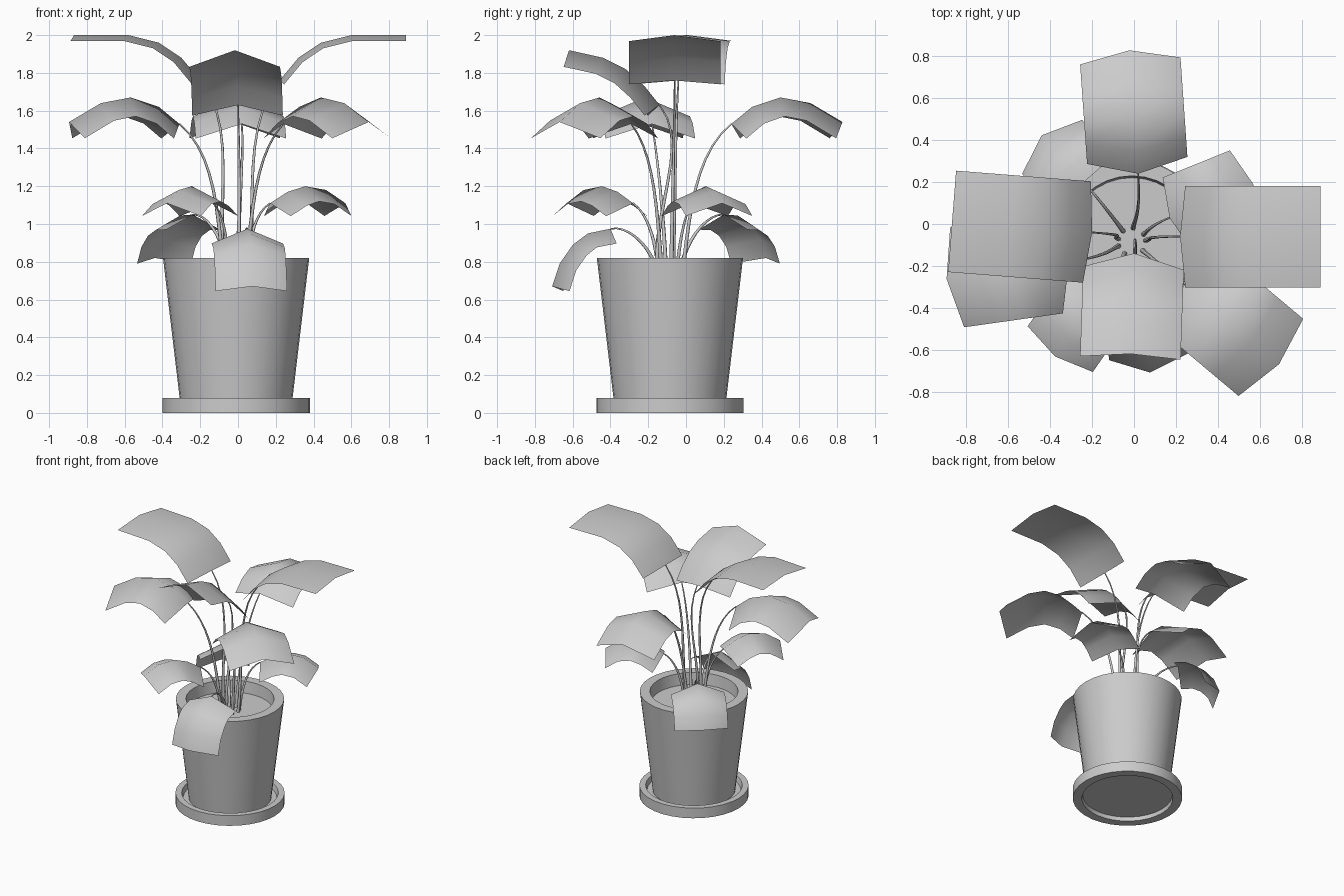
import bpy, bmesh, math
from mathutils import Vector

if "Cube" in bpy.data.objects:
    bpy.data.objects.remove(bpy.data.objects["Cube"])

CX, CY = -0.01, -0.085   # pot axis


def finish(name, bm, smooth_angle=None):
    me = bpy.data.meshes.new(name)
    bm.to_mesh(me)
    bm.free()
    ob = bpy.data.objects.new(name, me)
    bpy.context.collection.objects.link(ob)
    bpy.ops.object.select_all(action='DESELECT')
    bpy.context.view_layer.objects.active = ob
    ob.select_set(True)
    if smooth_angle is None:
        bpy.ops.object.shade_smooth()
    else:
        bpy.ops.object.shade_smooth_by_angle(angle=math.radians(smooth_angle))
    return ob


def lathe(name, profile, sides=32):
    bm = bmesh.new()
    vs = [bm.verts.new((CX + r, CY, z)) for r, z in profile]
    es = [bm.edges.new(p) for p in zip(vs, vs[1:])]
    bmesh.ops.spin(bm, geom=vs + es, cent=(CX, CY, 0), axis=(0, 0, 1),
                   angle=math.tau, steps=sides)
    bmesh.ops.remove_doubles(bm, verts=bm.verts, dist=1e-4)
    bmesh.ops.recalc_face_normals(bm, faces=bm.faces)
    return finish(name, bm, 35)


def leaf(name, base, angle, width, drop, rib):
    """Folded sheet: midrib profile (distance, z), edges dropped along the normal."""
    a = math.radians(angle)
    d = Vector((math.cos(a), math.sin(a), 0))
    side = Vector((-d.y, d.x, 0))
    up = Vector((0, 0, 1))
    pts = [Vector((base[0], base[1], 0)) + d * s + up * z for s, z in rib]
    bm = bmesh.new()
    rows = []
    for i, p in enumerate(pts):
        t = (pts[min(i + 1, len(pts) - 1)] - pts[max(i - 1, 0)]).normalized()
        n = t.cross(side)
        rows.append([bm.verts.new(p + side * (width / 2 * k) - n * (drop * abs(k)))
                     for k in (1, 0, -1)])
    for r0, r1 in zip(rows, rows[1:]):
        for j in (0, 1):
            bm.faces.new((r0[j], r0[j + 1], r1[j + 1], r1[j]))
    finish(name, bm)
    stem(name.replace("leaf", "stem"), pts[0], (pts[1] - pts[0]).normalized())


def stem(name, end, tangent):
    out = Vector((end.x - CX, end.y - CY, 0)).normalized()
    start = Vector((CX, CY, 0.72)) + out * 0.065
    cu = bpy.data.curves.new(name, 'CURVE')
    cu.dimensions = '3D'
    cu.bevel_depth = 0.012
    cu.bevel_resolution = 1
    cu.resolution_u = 10
    cu.use_fill_caps = True
    sp = cu.splines.new('BEZIER')
    sp.bezier_points.add(1)
    length = (end - start).length
    lean = (Vector((0, 0, 1)) + out * 0.12) * (length * 0.38)
    bend = tangent * (length * 0.3)
    for bp, co, h, r in zip(sp.bezier_points, (start, end), (lean, bend), (1, 0.35)):
        bp.handle_left_type = bp.handle_right_type = 'FREE'
        bp.co, bp.handle_left, bp.handle_right, bp.radius = co, co - h, co + h, r
    ob = bpy.data.objects.new(name, cu)
    bpy.context.collection.objects.link(ob)
    bpy.ops.object.select_all(action='DESELECT')
    bpy.context.view_layer.objects.active = ob
    ob.select_set(True)
    bpy.ops.object.convert(target='MESH')
    bpy.ops.object.shade_smooth()


# Saucer with recessed underside, pot, soil
lathe("saucer", [(0, .03), (.32, .03), (.325, 0), (.39, 0), (.39, .08),
                 (.345, .08), (.335, .04), (0, .04)])
lathe("pot", [(0, .045), (.295, .045), (.387, .82), (.315, .82), (.303, .70)])
lathe("soil", [(0, .73), (.306, .73)])

# Midrib profiles per tier
top = [(0, 1.76), (.1, 1.88), (.22, 1.96), (.38, 2.0), (.67, 2.0)]
front = [(0, 1.63), (.08, 1.73), (.18, 1.82), (.3, 1.88), (.48, 1.92)]
mid = [(0, 1.53), (.11, 1.62), (.26, 1.67), (.42, 1.64), (.59, 1.54)]
low = [(0, 1.11), (.1, 1.17), (.2, 1.2), (.32, 1.18), (.43, 1.11)]
back_droop = [(0, 1.05), (.1, 1.045), (.19, 1.0), (.26, .92), (.3, .82)]
front_droop = [(0, .975), (.12, .95), (.2, .89), (.27, .79), (.31, .67)]

# Leaves with their stems
leaf("leaf_top_right", (.22, -.06), 0, .485, .032, top)
leaf("leaf_top_left", (-.20, -.04), 175.5, .485, .032, top)
leaf("leaf_top_front", (0, -.14), -92, .48, .09, front)
leaf("leaf_mid_back", (.02, .24), 94, .48, .1, mid)
leaf("leaf_mid_front_right", (.24, -.29), -40, .48, .1, mid)
leaf("leaf_mid_left", (-.31, -.18), 188, .48, .1, mid)
leaf("leaf_low_back_right", (.17, .03), 22, .38, .08, low)
leaf("leaf_low_front_left", (-.13, -.28), 235, .38, .08, low)
leaf("leaf_droop_back_left", (-.24, .20), 132, .385, .08, back_droop)
leaf("leaf_droop_front", (.05, -.40), -85, .38, .08, front_droop)
